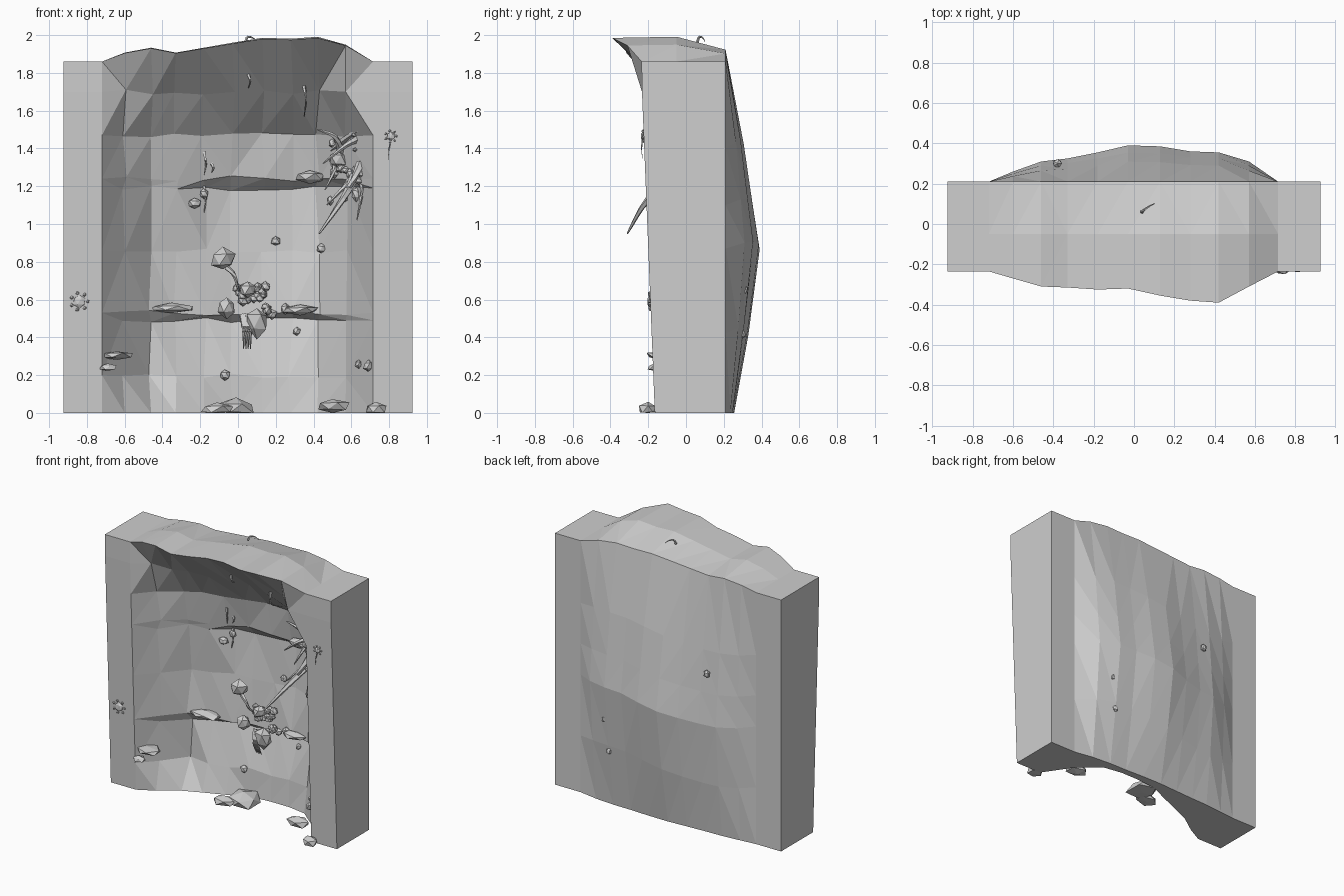
import bpy, bmesh, math, random
from mathutils import Vector
from mathutils.bvhtree import BVHTree

random.seed(4)
cube = bpy.data.objects.get("Cube")
if cube:
    bpy.data.objects.remove(cube)

stone = bpy.data.materials.new("stone grey")
stone.use_nodes = True
grey = (0.62, 0.62, 0.62, 1)
stone.diffuse_color = grey
stone.node_tree.nodes["Principled BSDF"].inputs["Base Color"].default_value = grey


def finish(name, bm):
    bmesh.ops.recalc_face_normals(bm, faces=bm.faces[:])
    mesh = bpy.data.meshes.new(name)
    bm.to_mesh(mesh)
    bm.free()
    mesh.materials.append(stone)
    obj = bpy.data.objects.new(name, mesh)
    bpy.context.collection.objects.link(obj)
    return obj


def front(z):
    return -0.165 - 0.04 * z


# Columns: x, inner depth, back bulge, lip height, lip y
COLUMNS = [
    (-.925, None, 0, 1.86, -.235), (-.72, None, 0, 1.86, -.235),
    (-.6, -.03, .05, 1.905, -.27), (-.46, .13, .1, 1.93, -.31),
    (-.33, .19, .115, 1.905, -.315), (-.18, .24, .145, 1.93, -.325),
    (-.03, .28, .18, 1.955, -.32), (.13, .3, .175, 1.98, -.355),
    (.28, .3, .15, 1.975, -.38), (.42, .27, .145, 1.985, -.39),
    (.57, .11, .1, 1.945, -.31), (.715, None, 0, 1.86, -.235),
    (.925, None, 0, 1.86, -.235)]
# Rows: height, share of the full depth
INNER = [(0, .78), (.2, .82), (.49, .98), (.53, .83), (.86, .92),
         (1.19, .95), (1.24, .8), (1.47, .71), (1.7, .3)]
BACK = [(1.4, .55), (1.1, .8), (.87, 1), (.42, .67), (0, .25)]


def section(x, depth, bulge, lip_z, lip_y):
    """Closed outline of the wall at one column."""
    loop = []
    for z, k in INNER:
        y = front(z)
        px, pz = x, z
        if depth is not None:
            if x > .5 and z > 1.6:
                k = 0
            if x < -.1 and z == 0:
                k += .5 * x
            if x < -.3 and 1.1 < z < 1.2:
                k -= .12
            if x < -.4 and z == .2:
                k += .12
            y += (depth - y) * k
            if z > 0 and k > 0:
                y += random.uniform(-.012, .012)
                px += random.uniform(-.015, .015)
                pz += random.uniform(-.015, .015)
        loop.append((px, y, pz))
    rise = lip_z - 1.86
    loop.append((x, lip_y, lip_z))
    loop.append((x, -.05, lip_z + rise * .05))
    loop.append((x, .21, 1.86 + rise * .5))
    for z, k in BACK:
        shift = .04 * math.sin(4 * x) if bulge and z else 0
        loop.append((x, .21 + bulge * k, z + shift))
    return loop


# Rock wall with a hollow and an overhanging lip
bm = bmesh.new()
loops = [[bm.verts.new(p) for p in section(*c)] for c in COLUMNS]
count = len(loops[0])
for a, b in zip(loops, loops[1:]):
    for i in range(count):
        j = (i + 1) % count
        bm.faces.new((a[i], a[j], b[j], b[i]))
bm.faces.new(loops[0])
bm.faces.new(loops[-1])
bmesh.ops.triangulate(bm, faces=[f for f in bm.faces if len(f.verts) == 4])
bmesh.ops.recalc_face_normals(bm, faces=bm.faces[:])
tree = BVHTree.FromBMesh(bm)
finish("rock_wall", bm)


def wall(x, z):
    """Depth of the wall surface seen from the front."""
    hit = tree.ray_cast(Vector((x, -2, z)), Vector((0, 1, 0)))[0]
    return hit.y if hit else 0


def rock(name, x, z, size, y=None, rough=.18):
    """Faceted stone; sits on the wall unless y is given."""
    sx, sy, sz = size
    if y is None:
        y = wall(x, z) - sy * .4
    bm = bmesh.new()
    bmesh.ops.create_icosphere(bm, subdivisions=1, radius=1)
    for v in bm.verts:
        v.co *= 1 + random.uniform(-rough, rough)
        v.co = Vector((x + v.co.x * sx, y + v.co.y * sy, max(0, z + v.co.z * sz)))
    return finish(name, bm)


def strand(name, points, thick, sides=5):
    """Tapered tube along a few points."""
    pts = [Vector(p) for p in points]
    path = []
    for i in range(9):
        t = i / 8 * (len(pts) - 1)
        n = min(int(t), len(pts) - 2)
        p0, p3 = pts[max(n - 1, 0)], pts[min(n + 2, len(pts) - 1)]
        f = t - n
        m0, m1 = (pts[n + 1] - p0) / 2, (p3 - pts[n]) / 2
        path.append(pts[n] * (1 - f) ** 2 * (1 + 2 * f) + m0 * f * (1 - f) ** 2
                    + pts[n + 1] * f * f * (3 - 2 * f) - m1 * f * f * (1 - f))
    bm = bmesh.new()
    rings = []
    for i, p in enumerate(path):
        d = (path[min(i + 1, 8)] - path[max(i - 1, 0)]).normalized()
        turn = d.to_track_quat('Z', 'Y')
        r = thick * (1 - .85 * i / 8)
        rings.append([bm.verts.new(p + turn @ Vector((r * math.cos(a), r * math.sin(a), 0)))
                      for a in (math.tau * s / sides for s in range(sides))])
    for a, b in zip(rings, rings[1:]):
        for i in range(sides):
            j = (i + 1) % sides
            bm.faces.new((a[i], a[j], b[j], b[i]))
    bm.faces.new(rings[0])
    bm.faces.new(rings[-1])
    return finish(name, bm)


# Stones lying along the foot of the wall
rock("floor_slab", -.01, .025, (.11, .12, .05), y=.08)
rock("floor_stone_left", -.11, .02, (.1, .06, .035), y=0)
rock("floor_stone_right", .5, .035, (.09, .07, .04), y=-.02)
rock("floor_stone_corner", .73, .02, (.055, .05, .035), y=-.2)

# Flat shelf growths
rock("shelf_middle", -.35, .555, (.14, .07, .025))
rock("shelf_left", -.64, .305, (.1, .08, .025), y=-.13)
rock("shelf_left_small", -.69, .24, (.045, .035, .02), y=-.17)
rock("shelf_right", .33, .545, (.1, .05, .025))
rock("shelf_upper", .38, 1.25, (.09, .05, .035))

# Round cluster in the middle of the hollow
rock("cluster_cap", -.08, .81, (.065, .055, .06), y=.13)
strand("cluster_stem", [(-.06, .13, .77), (-.02, .12, .73), (0, .15, .66), (.03, .25, .6)], .016)
rock("cluster_stone", .1, .48, (.065, .06, .08), y=.16)
rock("cluster_ball", -.06, .56, (.05, .045, .055), y=.15)
rock("cluster_ball_upper", .05, .65, (.045, .04, .045), y=.18)
for i in range(20):
    r = random.uniform(.016, .032)
    x, z = .06 + random.uniform(-.07, .1), .6 + random.uniform(-.08, .08)
    rock("cluster_pebble", x, z, (r, r, r), y=wall(x, z) - random.uniform(.01, .06))
for i in range(4):
    x = .02 + .012 * i
    strand("cluster_root", [(x, .17, .52), (x + .01, .14, .43), (x + .01, .18, .34)], .015)

# Loose pebbles on the front and showing through the back
for x, z in [(.2, .91), (.44, .87), (.31, .43), (.64, .26),
             (.69, .25), (-.07, .2), (.18, .52), (.25, .55), (-.18, 1.16)]:
    r = random.uniform(.017, .03)
    rock("pebble", x, z, (r, r, r * 1.1))
rock("wall_stone", -.23, 1.11, (.035, .03, .03))
for x, y, z in [(-.38, .3, 1.2), (.42, .295, .42), (.45, .305, .65)]:
    rock("back_pebble", x, z, (.022, .022, .03), y=y)

# Twisted roots on the right side of the hollow
for x, z, tip_x, tip_z, out, thick in [
        (.62, 1.25, .43, .95, -.31, .03), (.65, 1.32, .49, 1.05, -.13, .026),
        (.5, 1.4, .66, 1.5, -.16, .022), (.6, 1.24, .47, 1.1, -.1, .022),
        (.63, 1.45, .45, 1.32, -.1, .022), (.55, 1.36, .42, 1.5, -.03, .024),
        (.62, 1.3, .63, 1.02, -.1, .02), (.5, 1.33, .46, 1.18, 0, .02)]:
    base = wall(x, z) + .02
    strand("root", [(x, base, z), ((x + tip_x) / 2 + .03, (base + out) / 2 - .03, (z + tip_z) / 2 + .03),
                    (tip_x, out, tip_z)], thick)
for i in range(16):
    x, z = random.uniform(.48, .66), random.uniform(1.1, 1.48)
    r = random.uniform(.014, .03)
    rock("root_knot", x, z, (r, r, r * random.uniform(.6, 1.5)))
rock("root_heart", .53, 1.34, (.05, .04, .05))

# Thin hanging sprigs
for x, z, drop in [(-.18, 1.2, .14), (-.18, 1.38, .12), (-.14, 1.32, .05),
                   (.055, 1.79, .07), (.35, 1.73, .16)]:
    y = wall(x, z)
    strand("sprig", [(x, y, z), (x + .01, y - .01, z - drop / 2),
                     (x, wall(x, z - drop) - .02, z - drop)], .01, 4)
strand("top_sprig", [(.04, .06, 1.96), (.05, .07, 1.99), (.08, .09, 1.985), (.1, .1, 1.965)], .009)

# Small beaded rosettes on the side pillars
for x, z, size in [(-.84, .59, .036), (.81, 1.465, .024)]:
    rock("rosette_centre", x, z, (size, .012, size), rough=.05)
    for i in range(7):
        a = math.tau * i / 7
        px, pz = x + math.cos(a) * size * 1.25, z + math.sin(a) * size * 1.25
        rock("rosette_bead", px, pz, (size * .27, .008, size * .27))
strand("rosette_tail", [(.81, -.23, 1.45), (.8, -.235, 1.4), (.795, -.23, 1.34)], .005, 4)
